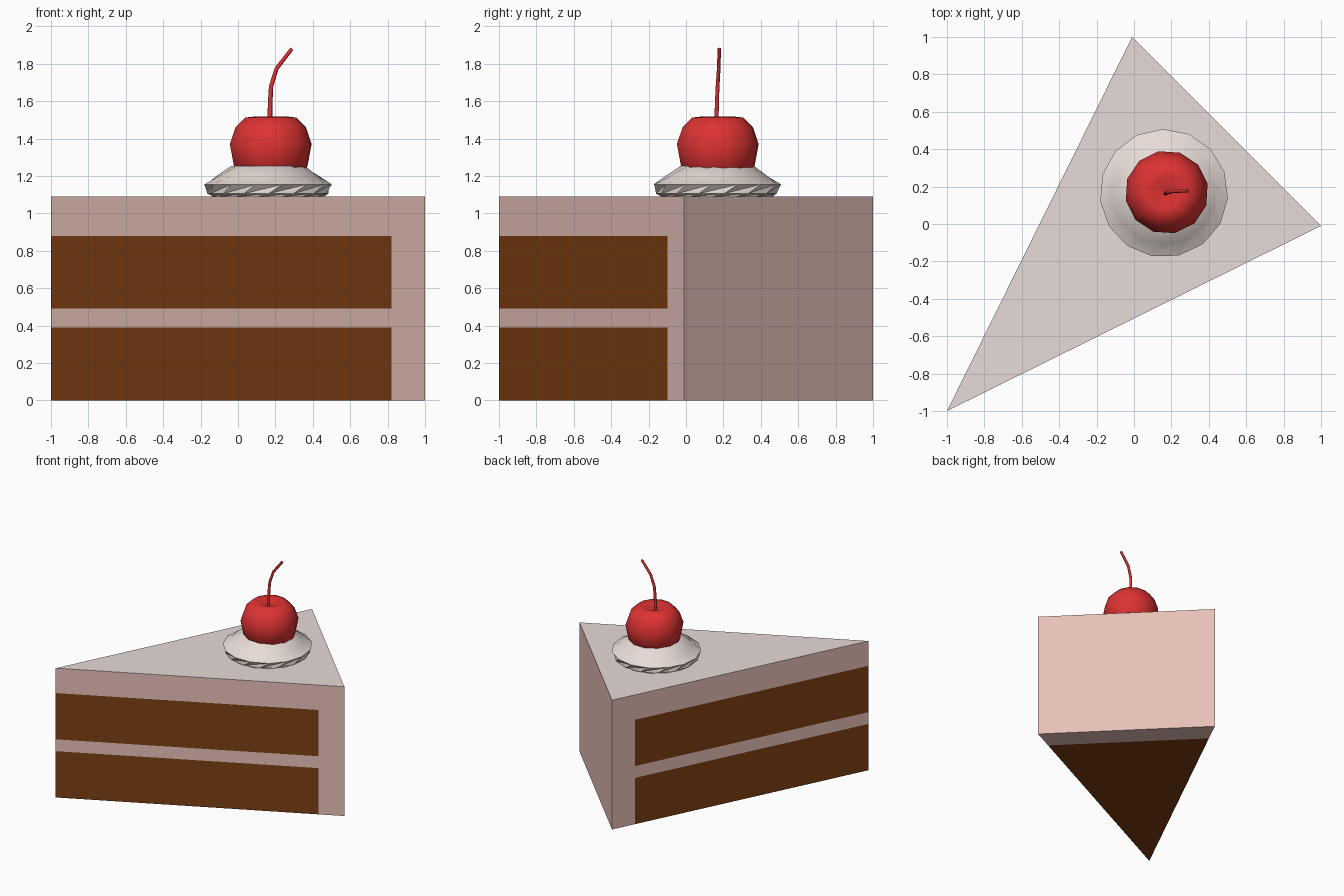
import bpy, bmesh, math
from mathutils import Vector

if "Cube" in bpy.data.objects:
    bpy.data.objects.remove(bpy.data.objects["Cube"])


def material(name, rgb):
    def lin(c):
        c /= 255
        return c / 12.92 if c <= 0.04045 else ((c + 0.055) / 1.055) ** 2.4
    m = bpy.data.materials.new(name)
    m.diffuse_color = (*[lin(c) for c in rgb], 1)
    m.use_nodes = True
    m.node_tree.nodes["Principled BSDF"].inputs["Base Color"].default_value = m.diffuse_color
    return m


PINK = material("pink_frosting", (238, 198, 189))
CREAM = material("cream_topping", (241, 229, 224))
BROWN = material("chocolate_sponge", (124, 62, 17))
RED = material("cherry_red", (222, 50, 50))


def finish(name, bm, mats, smooth=None):
    bmesh.ops.recalc_face_normals(bm, faces=bm.faces)
    me = bpy.data.meshes.new(name)
    bm.to_mesh(me)
    bm.free()
    for m in mats:
        me.materials.append(m)
    ob = bpy.data.objects.new(name, me)
    bpy.context.collection.objects.link(ob)
    if smooth:
        bpy.ops.object.select_all(action='DESELECT')
        bpy.context.view_layer.objects.active = ob
        ob.select_set(True)
        bpy.ops.object.shade_smooth_by_angle(angle=math.radians(smooth))
    return ob


def loft(bm, rings, triangles=False):
    """Skin a list of equal vertex rings and cap both ends."""
    n = len(rings[0])
    for a, b in zip(rings, rings[1:]):
        for i in range(n):
            j = (i + 1) % n
            if triangles:
                bm.faces.new((a[i], a[j], b[j]))
                bm.faces.new((a[i], b[j], b[i]))
            else:
                bm.faces.new((a[i], a[j], b[j], b[i]))
    bm.faces.new(rings[0][::-1])
    bm.faces.new(rings[-1])


def lathe(name, profile, centre, sides, mat, twist=0.0, start=0.0, smooth=40):
    bm = bmesh.new()
    rings = []
    for k, (r, z) in enumerate(profile):
        ring = []
        for i in range(sides):
            a = start + math.tau * i / sides + twist * k
            ring.append(bm.verts.new((centre[0] + r * math.cos(a),
                                      centre[1] + r * math.sin(a), z)))
        rings.append(ring)
    loft(bm, rings, triangles=twist != 0)
    return finish(name, bm, [mat], smooth)


# Cake wedge: one prism, cut at the layer heights and at the back frosting
TIP, RIGHT, BACK = Vector((-1, -1, 0)), Vector((1, -0.01, 0)), Vector((-0.01, 1, 0))
HEIGHT = 1.09
bm = bmesh.new()
rings = [[bm.verts.new((p.x, p.y, z)) for p in (TIP, RIGHT, BACK)] for z in (0, HEIGHT)]
loft(bm, rings)
back_normal = Vector((1, 1, 0)).normalized()
crust = TIP.lerp(RIGHT, 0.91)
cuts = [((0, 0, z), (0, 0, 1)) for z in (0.39, 0.49, 0.88)] + [(crust, back_normal)]
for co, no in cuts:
    bmesh.ops.bisect_plane(bm, geom=bm.verts[:] + bm.edges[:] + bm.faces[:],
                           plane_co=co, plane_no=no)
bmesh.ops.recalc_face_normals(bm, faces=bm.faces)
for f in bm.faces:
    c = f.calc_center_median()
    inside = (c - crust).dot(back_normal) < -0.001
    if f.normal.z > 0.9:
        f.material_index = 1
    elif inside and (c.z < 0.39 or 0.49 < c.z < 0.88):
        f.material_index = 2
finish("cake_slice", bm, [PINK, CREAM, BROWN])

# Swirled dollop of cream
lathe("cream_dollop",
      [(0.30, 1.088), (0.325, 1.105), (0.343, 1.155), (0.275, 1.20),
       (0.20, 1.252), (0.10, 1.265)],
      (0.16, 0.165), 15, CREAM, twist=0.22, start=math.pi / 2)

# Cherry with a dimple on top
lathe("cherry",
      [(0.06, 1.165), (0.14, 1.185), (0.20, 1.25), (0.223, 1.37), (0.192, 1.46),
       (0.14, 1.512), (0.085, 1.518), (0.015, 1.49)],
      (0.175, 0.17), 12, RED, start=0.2)

# Bent stem
path = [(0.170, 0.163, 1.48), (0.172, 0.165, 1.59), (0.177, 0.169, 1.68),
        (0.207, 0.175, 1.775), (0.288, 0.178, 1.88)]
pts = [Vector(p) for p in path]
bm = bmesh.new()
rings = []
for k, p in enumerate(pts):
    d = (pts[min(k + 1, len(pts) - 1)] - pts[max(k - 1, 0)]).normalized()
    u = Vector((0, 1, 0)).cross(d).normalized()
    v = d.cross(u)
    r = 0.013 - 0.0007 * k
    rings.append([bm.verts.new(p + r * (u * math.cos(a) + v * math.sin(a)))
                  for a in (math.tau * i / 6 for i in range(6))])
loft(bm, rings)
finish("cherry_stem", bm, [RED], 65)
